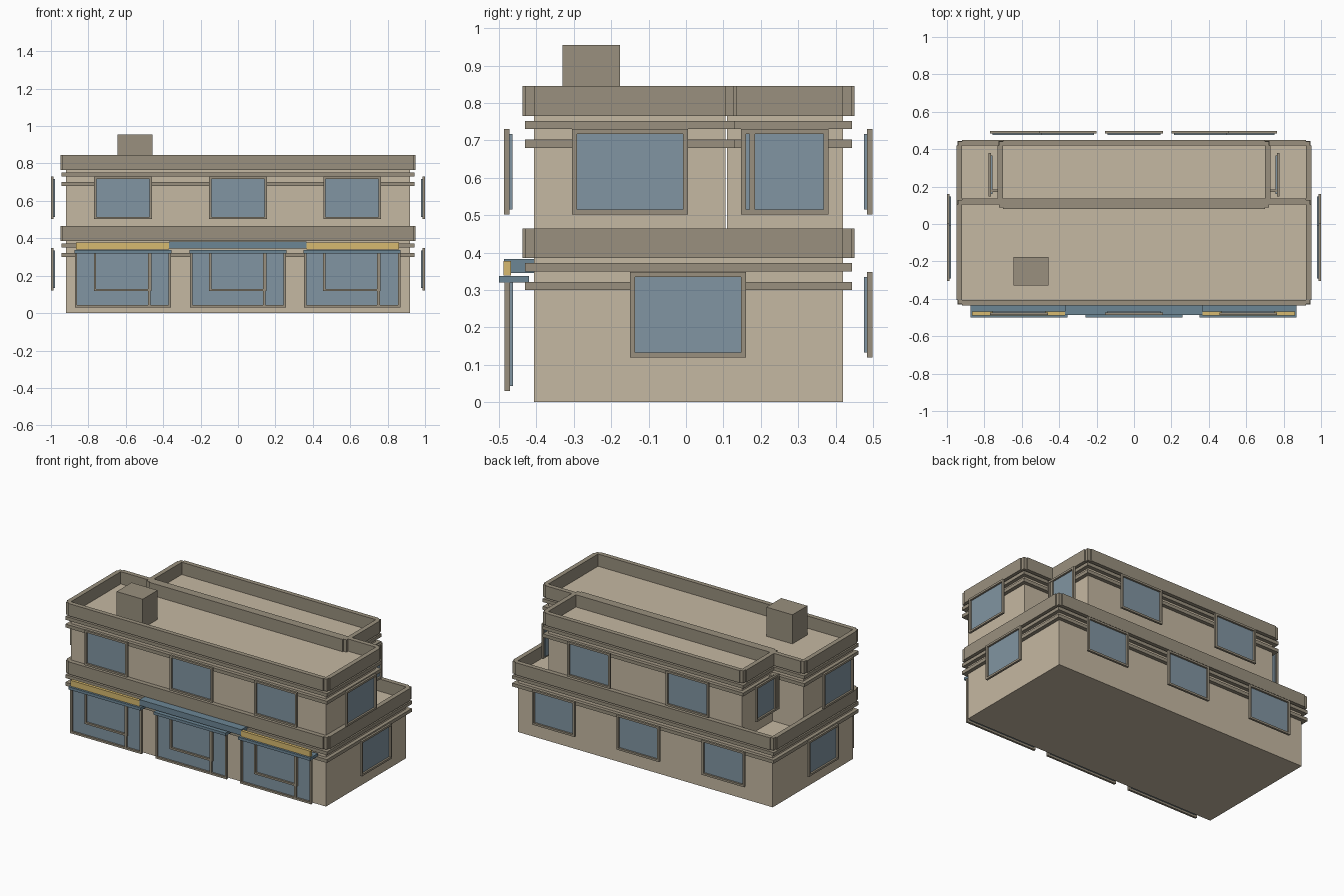
import bpy, bmesh
from mathutils import Matrix, Vector

if "Cube" in bpy.data.objects:
    bpy.data.objects.remove(bpy.data.objects["Cube"])

def mat(name, rgb):
    m = bpy.data.materials.new(name)
    m.diffuse_color = (*rgb, 1)
    m.use_nodes = True
    m.node_tree.nodes["Principled BSDF"].inputs["Base Color"].default_value = m.diffuse_color
    return m

WALL = mat("wall_tan", (0.56, 0.48, 0.36))
TRIM = mat("trim_brown", (0.32, 0.28, 0.21))
GLASS = mat("glass_blue", (0.22, 0.30, 0.36))
BLUE = mat("awning_blue", (0.15, 0.24, 0.30))
GOLD = mat("sign_gold", (0.68, 0.49, 0.16))

def boxes(name, material, *specs):
    """One object from boxes given as (x0, x1, y0, y1, z0, z1)."""
    bm = bmesh.new()
    for x0, x1, y0, y1, z0, z1 in specs:
        centre = Vector((x0 + x1, y0 + y1, z0 + z1)) / 2
        size = (abs(x1 - x0), abs(y1 - y0), abs(z1 - z0), 1)
        bmesh.ops.create_cube(bm, size=1, matrix=Matrix.Translation(centre) @ Matrix.Diagonal(size))
    me = bpy.data.meshes.new(name)
    bm.to_mesh(me)
    bm.free()
    me.materials.append(material)
    ob = bpy.data.objects.new(name, me)
    bpy.context.collection.objects.link(ob)
    return ob

def block(name, X, y0, y1, z0, z1):
    """Wall block with a raised parapet ring and two trim bands below it."""
    boxes(name + "_walls", WALL, (-X, X, y0, y1, z0, z1))
    t, p, h = 0.03, 0.022, z1 + 0.08
    parts = [(-X, X, y0 - t, y0, z1, h), (-X, X, y1, y1 + t, z1, h)]
    for s in (-1, 1):
        parts.append((s * X, s * (X + t), y0, y1, z1, h))
        # slightly recessed corner posts
        parts.append((s * X, s * (X + p), y0 - p, y0, z1, h))
        parts.append((s * X, s * (X + p), y1, y1 + p, z1, h))
    boxes(name + "_parapet", TRIM, *parts)
    e = 0.024
    boxes(name + "_trim_bands", TRIM, *[
        (-X - e, X + e, y0 - e, y1 + e, z1 + a, z1 + a + 0.022) for a in (-0.035, -0.085)])

def window(name, side, c, w, z0, z1, d, extra=()):
    """Framed window; side is f/b/l/r, c the centre along the wall, d the frame's outer distance.
    extra: more frame bars as (u0, u1, z0, z1)."""
    s = -1 if side in "fl" else 1
    def place(u0, u1, v0, v1, a, b):
        return (u0, u1, s * a, s * b, v0, v1) if side in "fb" else (s * a, s * b, u0, u1, v0, v1)
    u0, u1, f = c - w / 2, c + w / 2, 0.013
    bars = [(u0, u1, z0, z0 + f), (u0, u1, z1 - f, z1),
            (u0, u0 + f, z0 + f, z1 - f), (u1 - f, u1, z0 + f, z1 - f), *extra]
    boxes(name + "_frame", TRIM, *[place(*b, d - 0.014, d) for b in bars])
    boxes(name + "_glass", GLASS, place(u0 + f, u1 - f, z0 + f, z1 - f, d - 0.022, d - 0.012))

# Storeys: ground floor, upper front and narrower upper rear
block("ground_floor", 0.92, -0.407, 0.42, 0, 0.385)
block("upper_front", 0.92, -0.407, 0.105, 0.385, 0.765)
block("upper_rear", 0.70, 0.11, 0.42, 0.385, 0.765)
boxes("chimney", TRIM, (-0.645, -0.457, -0.33, -0.176, 0.765, 0.955))

# Front: upper windows and shopfronts with inner window, door post and ledge
for i, c in enumerate((-0.615, 0, 0.61)):
    window(f"front_upper_window_{i}", "f", c, 0.308, 0.502, 0.73, 0.486)
    l, r = c - 0.155, c + 0.153
    inner = [(l, r, 0.118, 0.130), (l, r, 0.318, 0.330), (l, l + 0.012, 0.13, 0.32),
             (r - 0.012, r, 0.13, 0.32), (c + 0.134, c + 0.148, 0.04, 0.33)]
    window(f"shopfront_{i}", "f", c, 0.515, 0.03, 0.335, 0.485, inner)
    boxes(f"shopfront_ledge_{i}", BLUE, (c - 0.26, c + 0.26, -0.5, -0.42, 0.32, 0.338))
boxes("centre_canopy", BLUE, (-0.37, 0.365, -0.486, -0.40, 0.345, 0.383))
for n, x0, x1 in (("left", -0.867, -0.37), ("right", 0.365, 0.862)):
    boxes(n + "_fascia", GOLD, (x0, x1, -0.488, -0.468, 0.339, 0.377))

# Back windows: three below, two above
for i, c in enumerate((-0.615, 0, 0.61)):
    window(f"back_lower_window_{i}", "b", c, 0.308, 0.12, 0.348, 0.498)
for i, c in enumerate((-0.355, 0.355)):
    window(f"back_upper_window_{i}", "b", c, 0.308, 0.502, 0.73, 0.498)

# Side windows, both sides alike
for side, s in (("l", -1), ("r", 1)):
    n = "left" if side == "l" else "right"
    window(n + "_lower_window", side, 0.005, 0.31, 0.12, 0.348, 1.0)
    window(n + "_upper_window", side, -0.15, 0.31, 0.502, 0.73, 1.0)
    window(n + "_rear_window", side, 0.264, 0.233, 0.502, 0.73, 0.778)
    boxes(n + "_rear_window_post", TRIM, (s * 0.73, s * 0.775, 0.17, 0.185, 0.51, 0.72))
